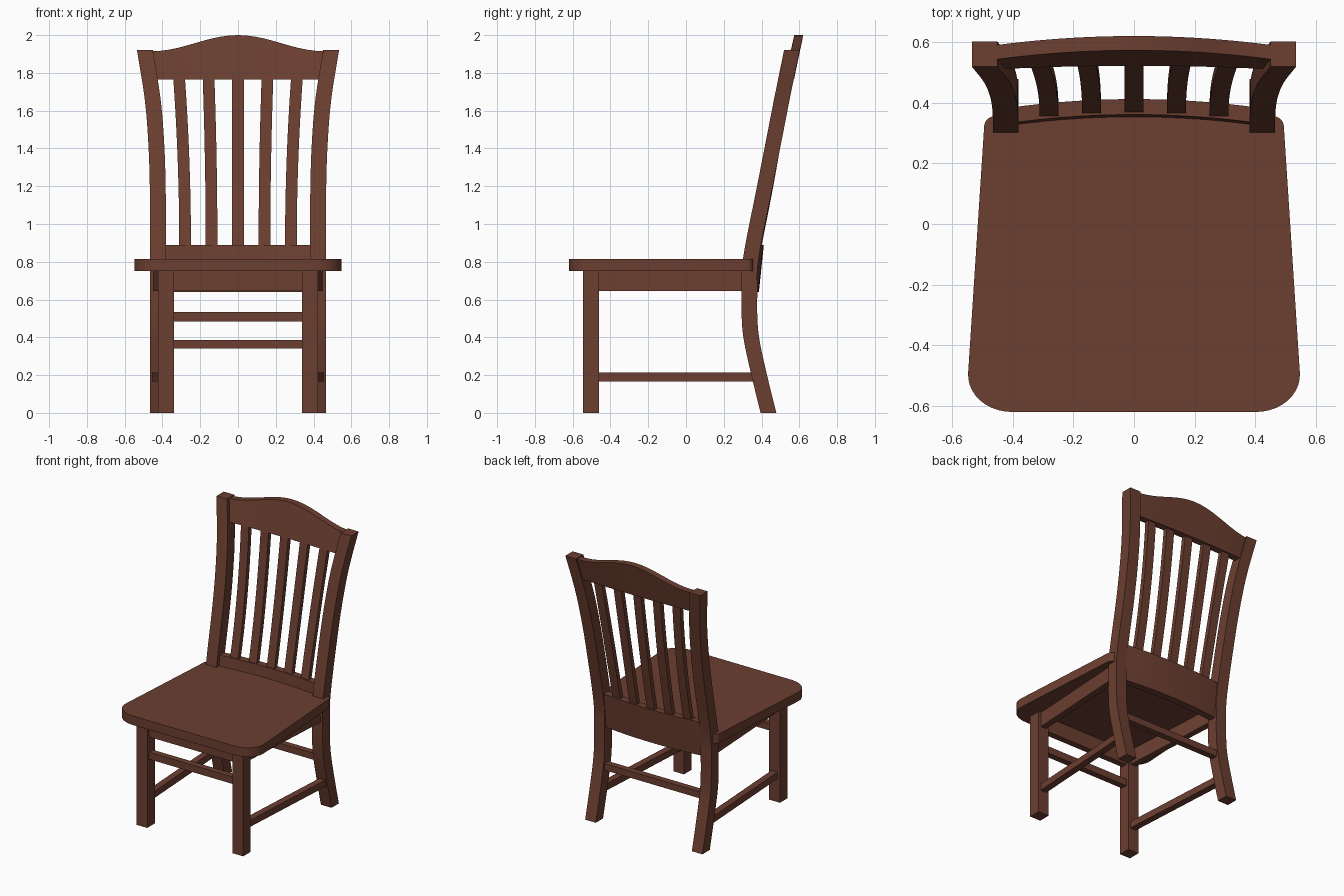
import bpy, math

if "Cube" in bpy.data.objects:
    bpy.data.objects.remove(bpy.data.objects["Cube"])

wood = bpy.data.materials.new("brown wood")
wood.diffuse_color = (0.15, 0.049, 0.03, 1)
wood.use_nodes = True
wood.node_tree.nodes["Principled BSDF"].inputs["Base Color"].default_value = wood.diffuse_color


def make(name, verts, faces):
    me = bpy.data.meshes.new(name)
    me.from_pydata(verts, [], faces)
    me.materials.append(wood)
    ob = bpy.data.objects.new(name, me)
    bpy.context.collection.objects.link(ob)
    # consistent outward normals
    import bmesh
    bm = bmesh.new()
    bm.from_mesh(me)
    bmesh.ops.recalc_face_normals(bm, faces=bm.faces)
    bm.to_mesh(me)
    bm.free()
    bpy.ops.object.select_all(action='DESELECT')
    ob.select_set(True)
    bpy.context.view_layer.objects.active = ob
    bpy.ops.object.shade_smooth_by_angle(angle=math.radians(25))
    return ob


def loft(name, sections):
    """Skin a row of equal cross-sections and cap both ends."""
    n = len(sections[0])
    verts = [p for s in sections for p in s]
    faces = [list(range(n)), list(range(len(verts) - n, len(verts)))]
    for i in range(len(sections) - 1):
        for j in range(n):
            k = (j + 1) % n
            faces.append([i * n + j, i * n + k, (i + 1) * n + k, (i + 1) * n + j])
    return make(name, verts, faces)


def rect_xy(x0, x1, y0, y1, z):
    return [(x0, y0, z), (x1, y0, z), (x1, y1, z), (x0, y1, z)]


def rect_yz(x, y0, y1, z0, z1):
    return [(x, y0, z0), (x, y1, z0), (x, y1, z1), (x, y0, z1)]


def spline(keys, steps=5):
    """Catmull-Rom curve through the key points."""
    out = []
    for i in range(len(keys) - 1):
        p0, p1 = keys[max(i - 1, 0)], keys[i]
        p2, p3 = keys[i + 1], keys[min(i + 2, len(keys) - 1)]
        for s in range(steps):
            t = s / steps
            out.append([0.5 * (2 * b + (c - a) * t + (2 * a - 5 * b + 4 * c - d) * t * t
                               + (3 * b - a - 3 * c + d) * t ** 3)
                        for a, b, c, d in zip(p0, p1, p2, p3)])
    out.append(list(keys[-1]))
    return out


# Seat: tapered board, large front corners and small back corners
def corner(a, c, b, n=10):
    pts = []
    for i in range(n + 1):
        t = i / n * math.pi / 2
        u, v = 1 - math.sin(t), 1 - math.cos(t)
        pts.append((c[0] + (a[0] - c[0]) * u + (b[0] - c[0]) * v,
                    c[1] + (a[1] - c[1]) * u + (b[1] - c[1]) * v))
    return pts


half = corner((0.40, -0.62), (0.556, -0.62), (0.547, -0.49))
half += corner((0.494, 0.325), (0.491, 0.357), (0.455, 0.357), 5)
outline = half + [(-x, y) for x, y in reversed(half)]
loft("seat", [[(x, y, z) for x, y in outline] for z in (0.75, 0.815)])

# Back posts: height, outer x, front y
post = spline([(0, 0.465, 0.395), (0.2, 0.465, 0.346), (0.38, 0.465, 0.307),
               (0.5, 0.465, 0.295), (0.65, 0.465, 0.295), (0.82, 0.465, 0.302),
               (1.2, 0.467, 0.376), (1.45, 0.476, 0.425), (1.67, 0.495, 0.468),
               (1.92, 0.535, 0.519)])

for side, s in (("left", -1), ("right", 1)):
    loft("back_post_" + side,
         [rect_xy(s * (x - 0.084), s * x, y, y + 0.083, z) for z, x, y in post])
    loft("front_leg_" + side,
         [rect_xy(s * 0.338, s * 0.423, -0.545, -0.46, z) for z in (0, 0.75)])
    # side rails splay from front leg to back post
    loft("side_stretcher_" + side,
         [[(s * (x + dx), y, z) for dx, z in
           ((-0.024, 0.167), (0.024, 0.167), (0.024, 0.215), (-0.024, 0.215))]
          for x, y in ((0.38, -0.47), (0.43, 0.375))])
    loft("side_apron_" + side,
         [[(s * (x + dx), y, z) for dx, z in
           ((-0.022, 0.645), (0.022, 0.645), (0.022, 0.751), (-0.022, 0.751))]
          for x, y in ((0.38, -0.47), (0.425, 0.31))])

# Straight cross rails
for name, w, y0, y1, z0, z1 in (("front_apron", 0.345, -0.525, -0.48, 0.645, 0.751),
                                ("front_stretcher", 0.345, -0.525, -0.48, 0.485, 0.535),
                                ("back_stretcher", 0.39, 0.335, 0.38, 0.34, 0.387)):
    loft(name, [rect_yz(x, y0, y1, z0, z1) for x in (-w, w)])

# Bowed lower back rail, leaning back
N = 20
rail = []
for i in range(N + 1):
    x = -0.40 + 0.80 * i / N
    b = 0.027 * (1 - (x / 0.40) ** 2)
    rail.append([(x, 0.309 + b, 0.64), (x, 0.359 + b, 0.64),
                 (x, 0.385 + b, 0.89), (x, 0.334 + b, 0.89)])
loft("lower_back_rail", rail)

# Bowed crest rail with a humped top
crest = []
for i in range(N + 1):
    x = -0.455 + 0.91 * i / N
    b = 1 - (x / 0.455) ** 2
    top = 1.915 + 0.085 * math.cos(math.pi * x / 0.91) ** 2
    y0, y1 = 0.51 + 0.012 * b, 0.543 + 0.03 * b
    crest.append([(x, y0, 1.765), (x, y0 + 0.05, 1.765),
                  (x, y1 + 0.047, top), (x, y1, top)])
loft("crest_rail", crest)

# Five slats that flare outward toward the top
for k in range(-2, 3):
    bow = 0.027 * (1 - (0.14 * k / 0.40) ** 2)
    secs = []
    for i in range(11):
        t = i / 10
        x = k * (0.14 + 0.016 * t * t)
        y = 0.356 + bow * (1 - t) + 0.184 * t + 0.03 * t * (1 - t)
        secs.append(rect_xy(x - 0.031, x + 0.031, y - 0.016, y + 0.016, 0.88 + 0.895 * t))
    loft("back_slat_%d" % (k + 3), secs)
